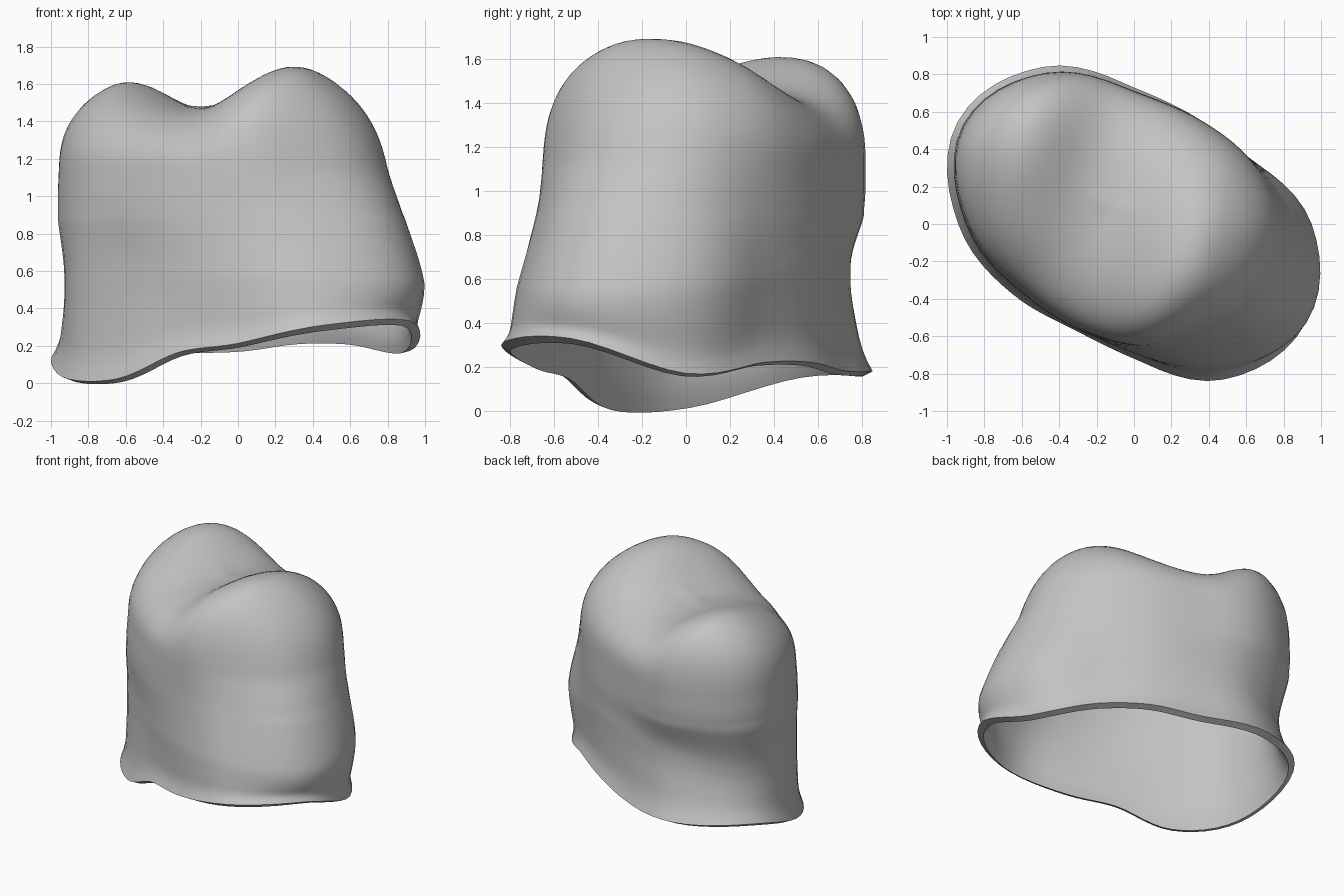
import bpy
import bmesh
import math

cube = bpy.data.objects.get("Cube")
if cube:
    bpy.data.objects.remove(cube, do_unlink=True)

SEGMENTS = 72
WALL_STEPS = 9
CAP_STEPS = 24
CAP_BASE = 1.15
ROUNDNESS = 2.4
FLARE = 0.035
CENTRE_X, CENTRE_Y = -0.12, 0.1

# Radii and heights every 30 degrees, counter-clockwise from +x
rim_radius = [.92, .71, .66, .73, .97, 1.09, .94, .75, .65, .72, .96, 1.06]
rim_height = [.18, .23, .23, .19, .19, .19, .04, .03, .17, .22, .32, .34]
waist_radius = [.95, .71, .65, .69, .85, .99, .89, .69, .63, .69, .88, 1.06]
waist_height = [.55, .62, .68, .66, .62, .54, .54, .57, .57, .57, .57, .55]
body_radius = [.86, .71, .66, .71, .93, 1.06, .90, .71, .64, .66, .76, .92]
shoulder_radius = [.80, .71, .66, .71, .94, 1.06, .89, .69, .63, .65, .69, .80]


def spline(a, b, c, d, t):
    """Smooth curve from b to c."""
    return b + 0.5 * t * (c - a + t * (2 * a - 5 * b + 4 * c - d
                                       + t * (3 * (b - c) + d - a)))


def around(table, angle):
    """Smooth periodic lookup by angle."""
    n = len(table)
    pos = angle / math.tau * n
    i = int(pos)
    return spline(*(table[(i + k) % n] for k in (-1, 0, 1, 2)), pos - i)


def along(values, t):
    """Smooth lookup along an open list."""
    i = min(int(t), len(values) - 2)
    padded = [2 * values[0] - values[1], *values, 2 * values[-1] - values[-2]]
    return spline(*padded[i:i + 4], t - i)


def biting_height(x, y):
    """Two cusps, high at opposite ends, with a groove between them."""
    d = x + 0.22 - 0.2 * y
    if d > 0:
        rise, span = 0.35 - 0.35 * (y + 0.15), 0.68
    else:
        rise, span = 0.24 + 0.3 * (y - 0.4), 0.55
    return 1.48 + rise * math.sin(min(abs(d) / span, 1) * math.pi / 2) ** 2


def wall_point(angle, t):
    radii = [around(r, angle) for r in
             (rim_radius, waist_radius, body_radius, shoulder_radius)]
    heights = [around(rim_height, angle), around(waist_height, angle),
               0.92, CAP_BASE]
    # Sharp outward lip just above the rim
    lip = FLARE * (max(0, 1 - 3 * t) ** 2 - max(0, 1 - t))
    r = along(radii, t) + lip
    return r * math.cos(angle), r * math.sin(angle), along(heights, t)


def cap_point(angle, t):
    s = math.cos(t) ** (2 / ROUNDNESS)
    h = math.sin(t) ** (2 / ROUNDNESS)
    shoulder = around(shoulder_radius, angle)
    lean = min(0, shoulder - around(body_radius, angle)) * 1.7
    r = shoulder + lean * h
    x = CENTRE_X + (r * math.cos(angle) - CENTRE_X) * s
    y = CENTRE_Y + (r * math.sin(angle) - CENTRE_Y) * s
    return x, y, CAP_BASE + (biting_height(x, y) - CAP_BASE) * h


# Outer surface: rings from the wavy rim up to the cusps
bm = bmesh.new()
angles = [math.tau * j / SEGMENTS for j in range(SEGMENTS)]
rings = []
for i in range(3 * WALL_STEPS + 1):
    rings.append([bm.verts.new(wall_point(a, i / WALL_STEPS)) for a in angles])
for i in range(1, CAP_STEPS):
    t = math.pi / 2 * i / CAP_STEPS
    rings.append([bm.verts.new(cap_point(a, t)) for a in angles])
for low, high in zip(rings, rings[1:]):
    for j in range(SEGMENTS):
        k = (j + 1) % SEGMENTS
        bm.faces.new((low[j], low[k], high[k], high[j]))
top = bm.verts.new((CENTRE_X, CENTRE_Y, biting_height(CENTRE_X, CENTRE_Y)))
for j in range(SEGMENTS):
    bm.faces.new((rings[-1][j], rings[-1][(j + 1) % SEGMENTS], top))

# Soften the shoulder and the groove
upper = [v for ring in rings[2 * WALL_STEPS:] for v in ring] + [top]
for _ in range(3):
    bmesh.ops.smooth_vert(bm, verts=upper, factor=0.5,
                          use_axis_x=True, use_axis_y=True, use_axis_z=True)

# Stand the lowest rim point on the ground, allowing for the lip's tilt
lowest = min(v.co.z for v in bm.verts) - 0.01
for v in bm.verts:
    v.co.z -= lowest

mesh = bpy.data.meshes.new("tooth_crown")
bm.to_mesh(mesh)
bm.free()
crown = bpy.data.objects.new("tooth_crown", mesh)
bpy.context.collection.objects.link(crown)

# Hollow shell with an open underside
shell = crown.modifiers.new("shell", "SOLIDIFY")
shell.thickness = 0.05
shell.offset = -1

# Single plain grey
grey = bpy.data.materials.new("light_grey")
grey.use_nodes = True
colour = (0.55, 0.55, 0.55, 1)
grey.diffuse_color = colour
grey.node_tree.nodes["Principled BSDF"].inputs["Base Color"].default_value = colour
mesh.materials.append(grey)

bpy.ops.object.select_all(action="DESELECT")
crown.select_set(True)
bpy.context.view_layer.objects.active = crown
bpy.ops.object.modifier_apply(modifier="shell")
bpy.ops.object.shade_smooth_by_angle(angle=math.radians(45))
